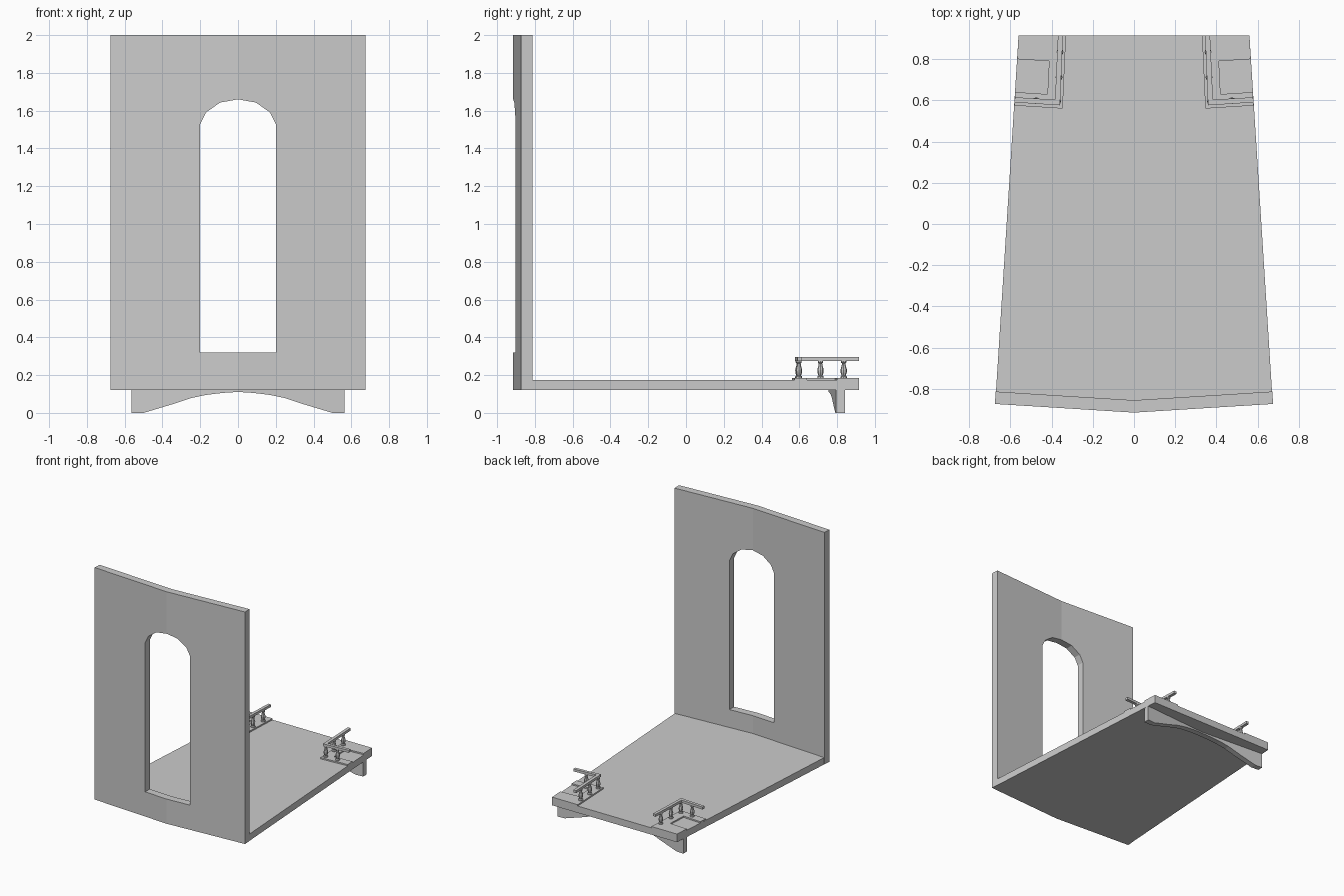
import bpy, bmesh, math

if "Cube" in bpy.data.objects:
    bpy.data.objects.remove(bpy.data.objects["Cube"])

def finish(name, bm):
    bmesh.ops.recalc_face_normals(bm, faces=bm.faces)
    me = bpy.data.meshes.new(name)
    bm.to_mesh(me)
    bm.free()
    ob = bpy.data.objects.new(name, me)
    bpy.context.collection.objects.link(ob)
    return ob

def loft(name, rings):
    """Skin a list of closed rings and cap both ends."""
    bm = bmesh.new()
    vs = [[bm.verts.new(p) for p in r] for r in rings]
    n = len(vs[0])
    for a, b in zip(vs, vs[1:]):
        for i in range(n):
            j = (i + 1) % n
            bm.faces.new((a[i], a[j], b[j], b[i]))
    bm.faces.new(vs[0])
    bm.faces.new(vs[-1][::-1])
    return finish(name, bm)

def slab(name, pts, z0, z1):
    return loft(name, [[(x, y, z) for x, y in pts] for z in (z0, z1)])

# Floor, tapering to the back with a shallow pointed front
slab("floor", [(-0.672, -0.85), (0, -0.89), (0.672, -0.85),
               (0.56, 0.915), (-0.56, 0.915)], 0.12, 0.175)

# Wall bent slightly forward at the middle
wall = slab("wall", [(-0.675, -0.873), (0, -0.915), (0.675, -0.873),
                     (0.671, -0.813), (0, -0.855), (-0.671, -0.813)], 0.12, 2.0)

# Arched doorway cut through the wall
half = [(0.2, 0.32), (0.2, 1.53), (0.17, 1.59), (0.095, 1.643)]
arch = half + [(0, 1.66)] + [(-x, z) for x, z in reversed(half)]
cutter = loft("door_cutter", [[(x, y, z) for x, z in arch] for y in (-1.1, -0.6)])
mod = wall.modifiers.new("doorway", 'BOOLEAN')
mod.object = cutter
mod.solver = 'EXACT'
bpy.context.view_layer.objects.active = wall
bpy.ops.object.modifier_apply(modifier=mod.name)
bpy.data.objects.remove(cutter, do_unlink=True)

# Arched support beam beneath the back edge
prof = [(0.565, 0.0), (0.5, 0.0), (0.44, 0.018), (0.35, 0.045), (0.25, 0.078),
        (0.17, 0.095), (0.08, 0.106)]
prof = prof + [(0, 0.111)] + [(-x, z) for x, z in reversed(prof)]
rings = []
for x, z in prof:
    y = 0.755 + 0.04 * abs(x) / 0.565
    rings.append([(x, y, z), (x, y + 0.046, z), (x, y + 0.046, 0.122), (x, y, 0.122)])
loft("support_beam", rings)

# Corner railings: plinth, L-shaped handrail and turned balusters
plinth = [(0.33, 0.915), (0.346, 0.56), (0.581, 0.575), (0.577, 0.64),
          (0.42, 0.63), (0.412, 0.79), (0.567, 0.80), (0.56, 0.915)]
rail = [(0.345, 0.915), (0.359, 0.576), (0.580, 0.590),
        (0.578, 0.615), (0.383, 0.603), (0.369, 0.915)]
posts = [(0.371, 0.595), (0.364, 0.712), (0.359, 0.835), (0.475, 0.598)]
turning = [(0.185, 0.017), (0.193, 0.017), (0.197, 0.011), (0.213, 0.016),
           (0.228, 0.017), (0.25, 0.011), (0.262, 0.009), (0.266, 0.014), (0.277, 0.014)]
for side, s in (("right", 1), ("left", -1)):
    slab(side + "_railing_plinth", [(s * x, y) for x, y in plinth], 0.17, 0.186)
    slab(side + "_handrail", [(s * x, y) for x, y in rail], 0.275, 0.295)
    for i, (px, py) in enumerate(posts):
        loft(f"{side}_baluster_{i + 1}",
             [[(s * px + r * math.cos(k * math.pi / 4), py + r * math.sin(k * math.pi / 4), z)
               for k in range(8)] for z, r in turning])
